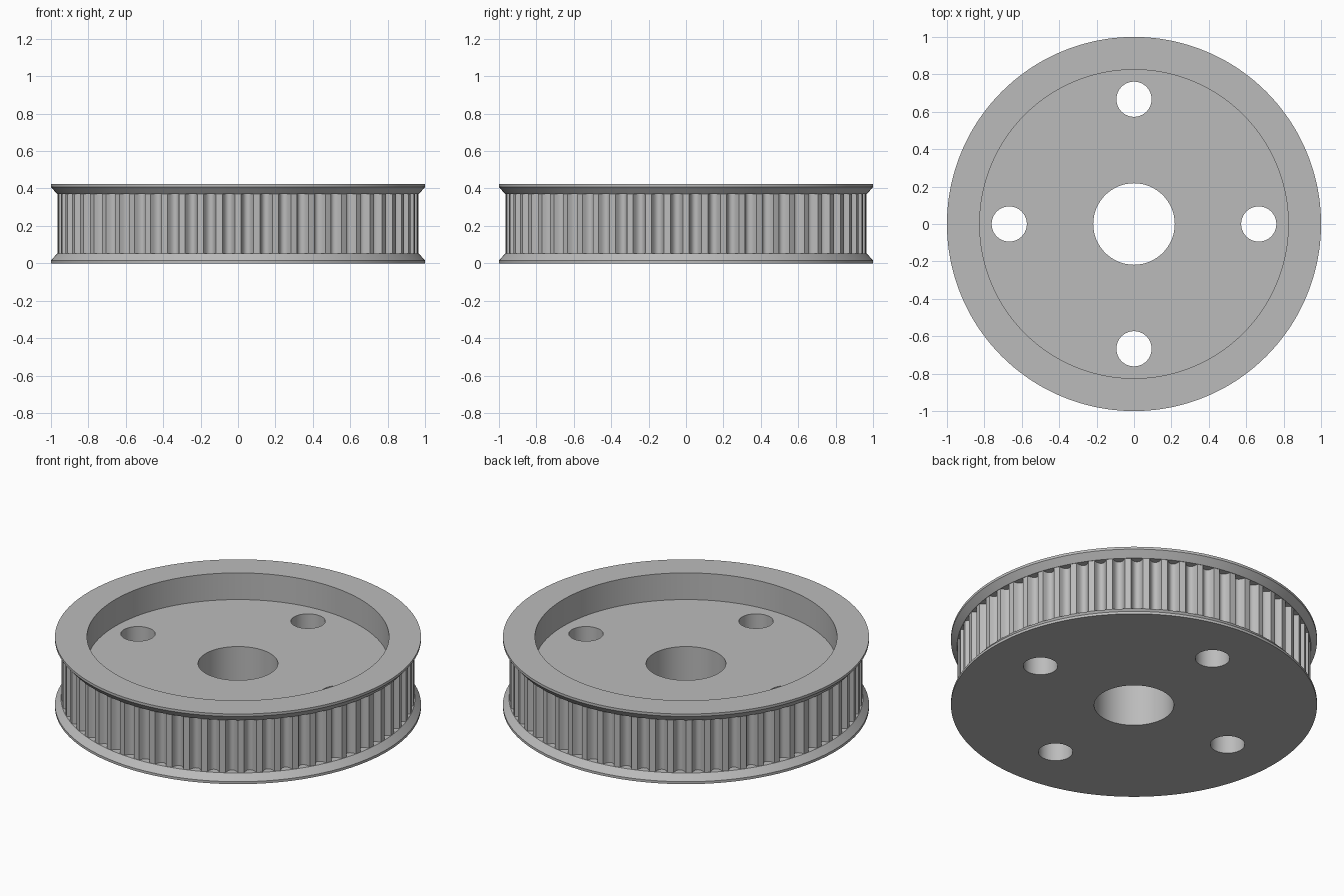
import bpy
import bmesh
from math import sin, cos, pi, tau, sqrt

TEETH = 60
STEPS = 12          # points round the rim per tooth
COUNT = TEETH * STEPS
LAND_R, GROOVE_DEPTH = 0.965, 0.038

cube = bpy.data.objects.get("Cube")
if cube:
    bpy.data.objects.remove(cube, do_unlink=True)

grey = bpy.data.materials.new("machined grey")
grey.use_nodes = True
colour = (0.5, 0.5, 0.5, 1)
grey.diffuse_color = colour
grey.node_tree.nodes["Principled BSDF"].inputs["Base Color"].default_value = colour


def tooth_radius(i):
    """Outer radius of the toothed rim: flat lands with rounded grooves."""
    offset = abs((i % STEPS) - STEPS / 2) / (STEPS / 3.4)
    return LAND_R - GROOVE_DEPTH * sqrt(max(0, 1 - offset ** 2))


def make_object(name, bm):
    mesh = bpy.data.meshes.new(name)
    bm.to_mesh(mesh)
    bm.free()
    mesh.materials.append(grey)
    obj = bpy.data.objects.new(name, mesh)
    bpy.context.collection.objects.link(obj)
    return obj


def make_pulley():
    # Radius and height of each ring, from the underside up and into the recess
    rings = [(1, 0), (1, 0.015), (0.967, 0.052),
             (None, 0.052), (None, 0.37),
             (0.967, 0.37), (1, 0.408), (1, 0.423),
             (0.825, 0.423), (0.825, 0.262)]
    bm = bmesh.new()
    loops = []
    for radius, z in rings:
        loop = []
        for i in range(COUNT):
            r = radius or tooth_radius(i)
            a = tau * i / COUNT
            loop.append(bm.verts.new((r * cos(a), r * sin(a), z)))
        loops.append(loop)
    for low, high in zip(loops, loops[1:]):
        for i in range(COUNT):
            j = (i + 1) % COUNT
            bm.faces.new((low[i], low[j], high[j], high[i]))
    bm.faces.new(loops[0][::-1])
    bm.faces.new(loops[-1])
    bmesh.ops.recalc_face_normals(bm, faces=bm.faces)
    return make_object("toothed_pulley", bm)


def drill(target, name, x, y, radius):
    """Cut a round hole right through the web."""
    bm = bmesh.new()
    bmesh.ops.create_cone(bm, cap_ends=True, segments=64, radius1=radius,
                          radius2=radius, depth=2)
    bmesh.ops.translate(bm, verts=bm.verts, vec=(x, y, 0))
    cutter = make_object(name, bm)
    cutter.hide_render = True
    mod = target.modifiers.new(name, "BOOLEAN")
    mod.operation = "DIFFERENCE"
    mod.solver = "EXACT"
    mod.object = cutter
    bpy.ops.object.modifier_apply(modifier=mod.name)
    bpy.data.objects.remove(cutter, do_unlink=True)


pulley = make_pulley()
bpy.ops.object.select_all(action="DESELECT")
pulley.select_set(True)
bpy.context.view_layer.objects.active = pulley

# Shaft bore and four bolt holes
drill(pulley, "shaft_bore", 0, 0, 0.218)
for k in range(4):
    a = k * pi / 2
    drill(pulley, "bolt_hole", 0.667 * cos(a), 0.667 * sin(a), 0.094)

bpy.ops.object.shade_smooth_by_angle(angle=pi / 6)
